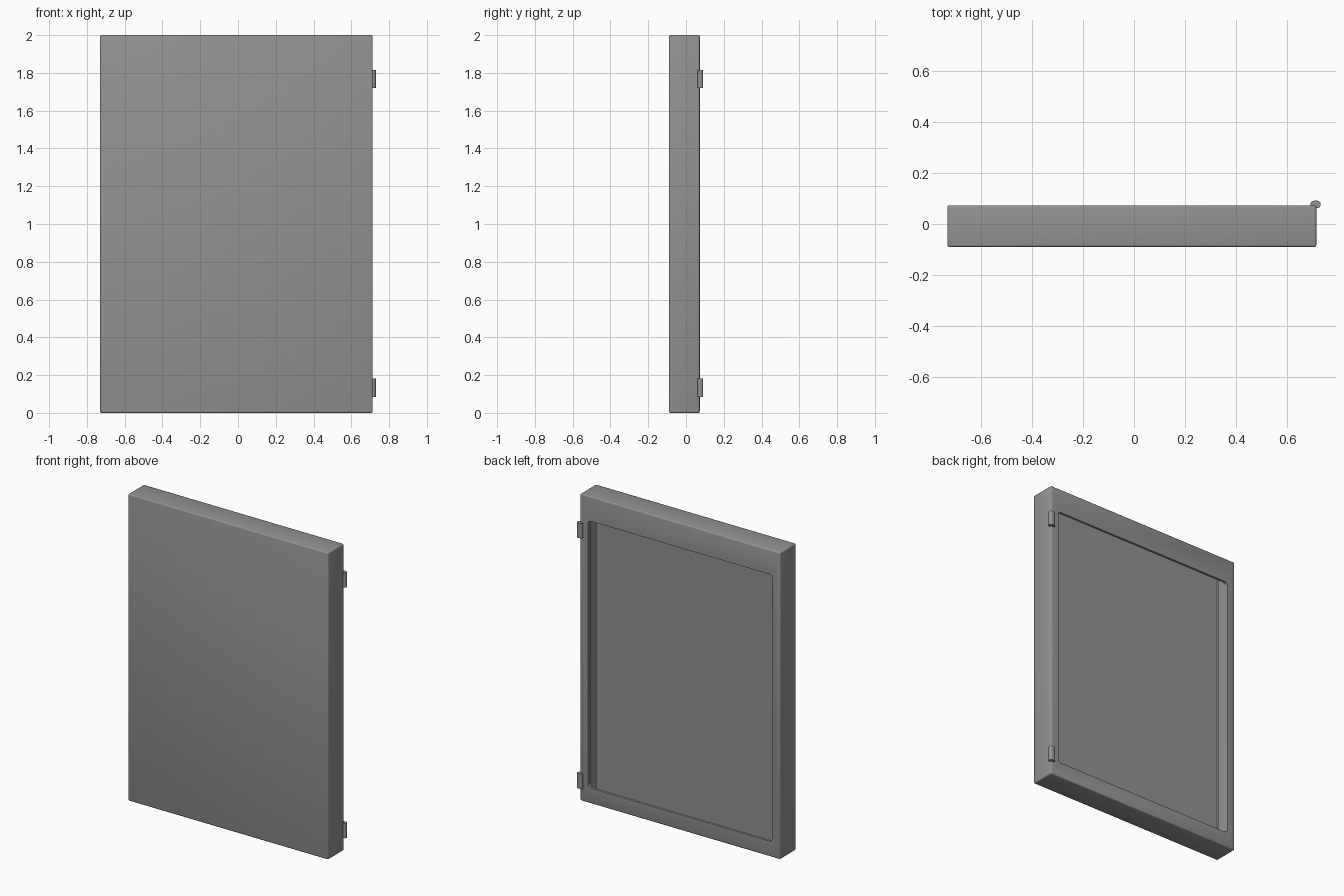
import bpy, bmesh, math
from mathutils import Vector

if "Cube" in bpy.data.objects:
    bpy.data.objects.remove(bpy.data.objects["Cube"], do_unlink=True)

grey = bpy.data.materials.new("metal grey")
grey.use_nodes = True
COLOUR = (0.29, 0.29, 0.29, 1)
grey.diffuse_color = COLOUR
grey.node_tree.nodes["Principled BSDF"].inputs["Base Color"].default_value = COLOUR


def finish(name, bm):
    bmesh.ops.recalc_face_normals(bm, faces=bm.faces)
    mesh = bpy.data.meshes.new(name)
    bm.to_mesh(mesh)
    bm.free()
    mesh.materials.append(grey)
    obj = bpy.data.objects.new(name, mesh)
    bpy.context.collection.objects.link(obj)
    return obj


def box(name, low, high, radius=0, along=None):
    """Box between two corners; rounds all edges, or only those along one axis."""
    low, high = Vector(low), Vector(high)
    bm = bmesh.new()
    bmesh.ops.create_cube(bm, size=1)
    for v in bm.verts:
        v.co = (low + high) / 2 + v.co * (high - low)
    if radius:
        edges = [e for e in bm.edges if along is None or
                 abs((e.verts[0].co - e.verts[1].co).normalized()[along]) > 0.9]
        bmesh.ops.bevel(bm, geom=edges, offset=radius, segments=3,
                        profile=0.5, affect='EDGES')
    return finish(name, bm)


def smooth(obj):
    bpy.ops.object.select_all(action='DESELECT')
    obj.select_set(True)
    bpy.context.view_layer.objects.active = obj
    bpy.ops.object.shade_smooth_by_angle(angle=math.radians(35))


# Folded door body
LEFT, RIGHT, FRONT, BACK = -0.73, 0.713, -0.09, 0.073
SHEET, FLANGE = 0.016, 0.058
door = box("door_body", (LEFT, FRONT, 0), (RIGHT, BACK, 2), 0.008)

# Hollow: wide space behind the front, narrower space between the side
# returns, and the rounded opening in the back flange
cutters = [
    box("cavity_cutter", (LEFT + SHEET, FRONT + SHEET, SHEET),
        (RIGHT - SHEET, -0.012, 2 - SHEET)),
    box("channel_cutter", (LEFT + FLANGE + 0.002, -0.03, SHEET + 0.001),
        (RIGHT - FLANGE - 0.002, BACK - SHEET, 2 - SHEET - 0.001)),
    box("opening_cutter", (LEFT + FLANGE, BACK - SHEET - 0.004, 0.1),
        (RIGHT - FLANGE, BACK + 0.1, 1.84), 0.02, along=1),
]
for cutter in cutters:
    mod = door.modifiers.new(cutter.name, 'BOOLEAN')
    mod.operation = 'DIFFERENCE'
    mod.solver = 'EXACT'
    mod.object = cutter
bpy.context.view_layer.objects.active = door
for mod in list(door.modifiers):
    bpy.ops.object.modifier_apply(modifier=mod.name)
for cutter in cutters:
    bpy.data.objects.remove(cutter, do_unlink=True)
smooth(door)

# Hinge knuckles on the back corner
for name, z in (("lower_hinge", 0.133), ("upper_hinge", 1.767)):
    hinge = box(name, (0.69, 0.062, z - 0.048), (0.73, 0.091, z + 0.048),
                0.0135, along=2)
    smooth(hinge)
